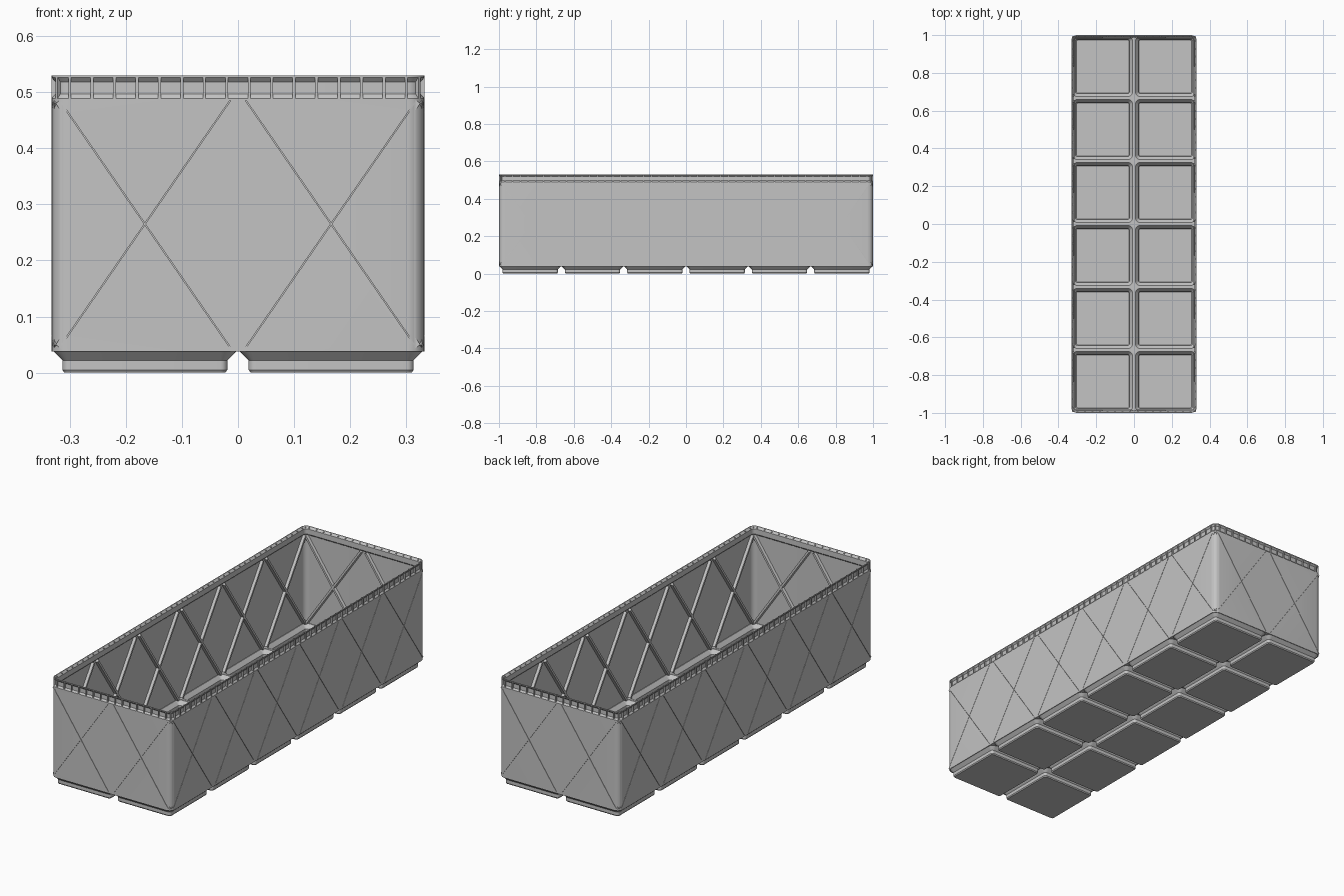
import bpy, bmesh, math
from mathutils import Vector, Matrix

if "Cube" in bpy.data.objects:
    bpy.data.objects.remove(bpy.data.objects["Cube"])

HX, HY, R = 0.332, 1.0, 0.03      # outer half sizes and corner radius
CX, CY = HX / 2, HY / 6           # half size of one grid cell
Z0 = 0.038                        # underside of the walls
Z_AXIS = Vector((0, 0, 1))

grey = bpy.data.materials.new("plain grey")
grey.diffuse_color = (0.55, 0.55, 0.55, 1)
grey.use_nodes = True
grey.node_tree.nodes["Principled BSDF"].inputs["Base Color"].default_value = grey.diffuse_color


def finish(bm, name):
    bmesh.ops.recalc_face_normals(bm, faces=bm.faces[:])
    mesh = bpy.data.meshes.new(name)
    bm.to_mesh(mesh)
    bm.free()
    mesh.materials.append(grey)
    ob = bpy.data.objects.new(name, mesh)
    bpy.context.collection.objects.link(ob)
    return ob


def smooth(ob):
    ob.data.polygons.foreach_set("use_smooth", [True] * len(ob.data.polygons))
    ob.data.set_sharp_from_angle(angle=math.radians(30))


def rounded_loop(bm, cx, cy, hx, hy, r, z, n=8):
    verts = []
    for k, (sx, sy) in enumerate([(1, 1), (-1, 1), (-1, -1), (1, -1)]):
        for i in range(n + 1):
            a = math.pi / 2 * (k + i / n)
            verts.append(bm.verts.new((cx + sx * (hx - r) + r * math.cos(a),
                                       cy + sy * (hy - r) + r * math.sin(a), z)))
    return verts


def loft(bm, loops, ring=False):
    pairs = list(zip(loops, loops[1:]))
    if ring:
        pairs.append((loops[-1], loops[0]))
    else:
        bm.faces.new(loops[0])
        bm.faces.new(loops[-1])
    for a, b in pairs:
        for i in range(len(a)):
            j = (i + 1) % len(a)
            bm.faces.new((a[i], a[j], b[j], b[i]))


def bar(bm, centre, along, normal, length, w0, w1, depth):
    """Tapered bar: base at centre, rising along the normal."""
    side = normal.cross(along)
    ends = []
    for s in (-0.5, 0.5):
        ends.append([bm.verts.new(centre + along * (s * length) + side * y + normal * d)
                     for y, d in [(-w0 / 2, 0), (w0 / 2, 0), (w1 / 2, depth), (-w1 / 2, depth)]])
    loft(bm, ends)


# Outer wall with a thin stepped stacking lip: (inset, height)
bm = bmesh.new()
profile = [(0, Z0), (0, 0.489), (0.007, 0.497), (0.007, 0.518), (0, 0.526), (0, 0.53),
           (0.004, 0.53), (0.013, 0.520), (0.013, 0.494), (0.005, 0.486), (0.005, Z0)]
loft(bm, [rounded_loop(bm, 0, 0, HX - d, HY - d, R - d, z) for d, z in profile], ring=True)
wall = finish(bm, "wall")

# Wall panels: (centre on outer face, horizontal direction, inward normal)
cells_x = [-CX, CX]
cells_y = [(2 * i - 5) * CY for i in range(6)]
panels = []
for s in (-1, 1):
    panels += [(Vector((x, s * HY, 0.265)), Vector((1, 0, 0)), Vector((0, -s, 0))) for x in cells_x]
    panels += [(Vector((s * HX, y, 0.265)), Vector((0, 1, 0)), Vector((-s, 0, 0))) for y in cells_y]

# Crossed ribs inside, with a hairline slit behind each on the outside
ribs = bmesh.new()
for slope in (-1, 1):
    slits = bmesh.new()
    for c, u, n in panels:
        d = u * 0.152 + Z_AXIS * (0.22 * slope)
        length = 2 * d.length
        d.normalize()
        bar(ribs, c + n * 0.004, d, n, length, 0.017, 0.010, 0.014)
        bar(slits, c - n * 0.003, d, n, length, 0.0016, 0.0016, 0.006)
    cutter = finish(slits, "slit_cutter")
    cutter.hide_render = True
    mod = wall.modifiers.new("slits", 'BOOLEAN')
    mod.operation = 'DIFFERENCE'
    mod.solver = 'EXACT'
    mod.object = cutter
    bpy.context.view_layer.objects.active = wall
    bpy.ops.object.modifier_apply(modifier=mod.name)
    bpy.data.objects.remove(cutter)
finish(ribs, "inner_cross_ribs")
smooth(wall)

# Small upright fins around the lip
bm = bmesh.new()


def fin(x, y, nx, ny):
    n = Vector((nx, ny, 0)).normalized()
    bar(bm, Vector((x, y, 0.508)) - n * 0.011, Z_AXIS, n, 0.038, 0.005, 0.005, 0.011)


for s in (-1, 1):
    for i in range(16):
        fin((i - 7.5) * 0.04, s * HY, 0, s)
    for i in range(48):
        fin(s * HX, (i - 23.5) * 0.0412, s, 0)
    for t in (-1, 1):
        k = R * math.sqrt(0.5) - R
        fin(s * (HX + k), t * (HY + k), s, t)
finish(bm, "lip_fins")

# Hollow feet, one cup per cell: (inset from cell edge, corner radius, height)
cup = [(0.0225, 0.009, 0), (0.019, 0.0125, 0.005), (0.019, 0.0125, 0.022),
       (0.001, 0.03, 0.040), (0.001, 0.03, 0.046),
       (0.008, 0.023, 0.046), (0.024, 0.009, 0.027), (0.024, 0.009, 0.012), (0.027, 0.007, 0.009)]
bm = bmesh.new()
for x in cells_x:
    for y in cells_y:
        loft(bm, [rounded_loop(bm, x, y, CX - d, CY - d, r, z, 6) for d, r, z in cup])
smooth(finish(bm, "feet"))

# Low floor dividers between the cells
bm = bmesh.new()
base = Vector((0, 0, 0.040))
bar(bm, base, Vector((0, 1, 0)), Z_AXIS, 2 * HY - 0.004, 0.010, 0.008, 0.007)
for i in range(-2, 3):
    bar(bm, base + Vector((0, 2 * CY * i, 0)), Vector((1, 0, 0)), Z_AXIS,
        2 * HX - 0.004, 0.010, 0.008, 0.007)
finish(bm, "floor_dividers")

# Diamond webs that close the corners where cells meet
bm = bmesh.new()
for i in (-1, 0, 1):
    for j in range(-3, 4):
        if i and abs(j) == 3:
            continue
        points = []
        for dx, dy in [(0.029, 0), (0, 0.029), (-0.029, 0), (0, -0.029)]:
            p = (max(-0.331, min(0.331, i * HX + dx)), max(-0.999, min(0.999, j * 2 * CY + dy)))
            points.append(p)
        loft(bm, [[bm.verts.new((px, py, z)) for px, py in points] for z in (0.0385, 0.0465)])
finish(bm, "floor_webs")
